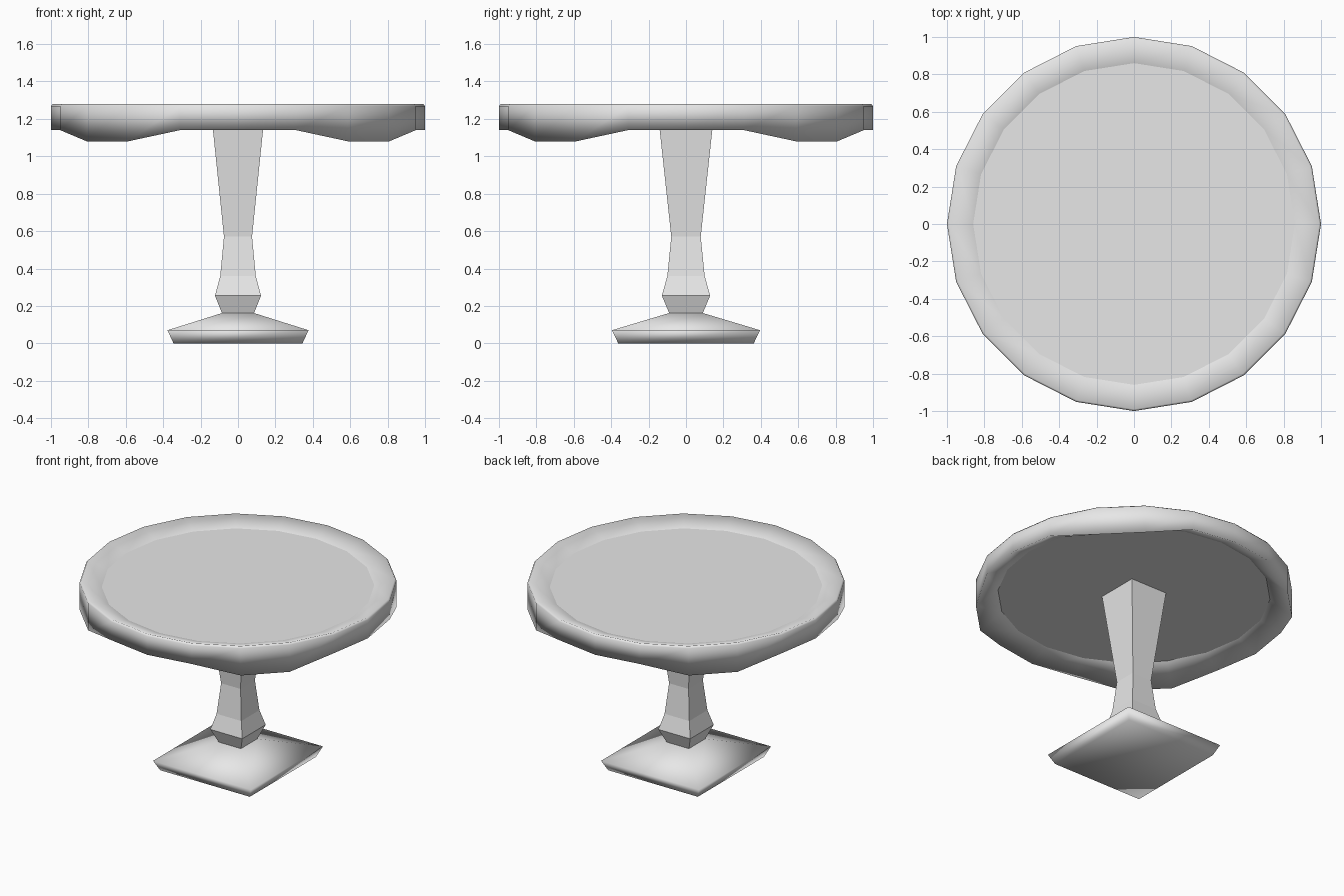
import bpy
import bmesh
import math

cube = bpy.data.objects.get("Cube")
if cube:
    bpy.data.objects.remove(cube, do_unlink=True)

grey = bpy.data.materials.new("plain_grey")
grey.use_nodes = True
grey.diffuse_color = (0.8, 0.8, 0.8, 1)
grey.node_tree.nodes["Principled BSDF"].inputs["Base Color"].default_value = (0.8, 0.8, 0.8, 1)


def loft(name, rings, smooth):
    """Skin a stack of closed rings, listed from bottom to top, and cap both ends."""
    bm = bmesh.new()
    loops = [[bm.verts.new(p) for p in ring] for ring in rings]
    n = len(loops[0])
    for low, high in zip(loops, loops[1:]):
        for i in range(n):
            j = (i + 1) % n
            bm.faces.new((low[i], low[j], high[j], high[i]))
    bm.faces.new(loops[0][::-1])
    bm.faces.new(loops[-1])
    bmesh.ops.recalc_face_normals(bm, faces=bm.faces[:])
    for face in bm.faces:
        face.smooth = smooth
    mesh = bpy.data.meshes.new(name)
    bm.to_mesh(mesh)
    bm.free()
    mesh.materials.append(grey)
    obj = bpy.data.objects.new(name, mesh)
    bpy.context.collection.objects.link(obj)
    return obj


def rectangle(half, z):
    """Ring slightly longer front to back than side to side."""
    x, y = half, half * 1.05
    return [(sx * x, sy * y, z) for sx, sy in ((-1, -1), (1, -1), (1, 1), (-1, 1))]


SIDES = 20


def circle(radius, z, drop=0.0):
    """Ring whose diagonal corners hang lower by the given drop."""
    ring = []
    for i in range(SIDES):
        a = 2 * math.pi * i / SIDES
        hang = drop if i % 5 in (2, 3) else 0
        ring.append((radius * math.cos(a), radius * math.sin(a), z - hang))
    return ring


# Dished round top with an apron that hangs lower at the four diagonals
table_top = loft("table_top", [
    circle(0.86, 1.2),
    circle(1.0, 1.14, 0.06),
    circle(1.0, 1.268),
    circle(0.99, 1.28),
    circle(0.86, 1.237),
], True)
for poly in table_top.data.polygons:
    if len(poly.vertices) == SIDES:
        poly.use_smooth = False

# Faceted square column with a flared foot
loft("column", [rectangle(h, z) for h, z in (
    (0.085, 0.16), (0.123, 0.255), (0.095, 0.36), (0.075, 0.57), (0.14, 1.2))], False)

# Low pyramid base with an undercut edge
loft("base", [rectangle(h, z) for h, z in (
    (0.345, 0.0), (0.377, 0.07), (0.085, 0.162))], True)
